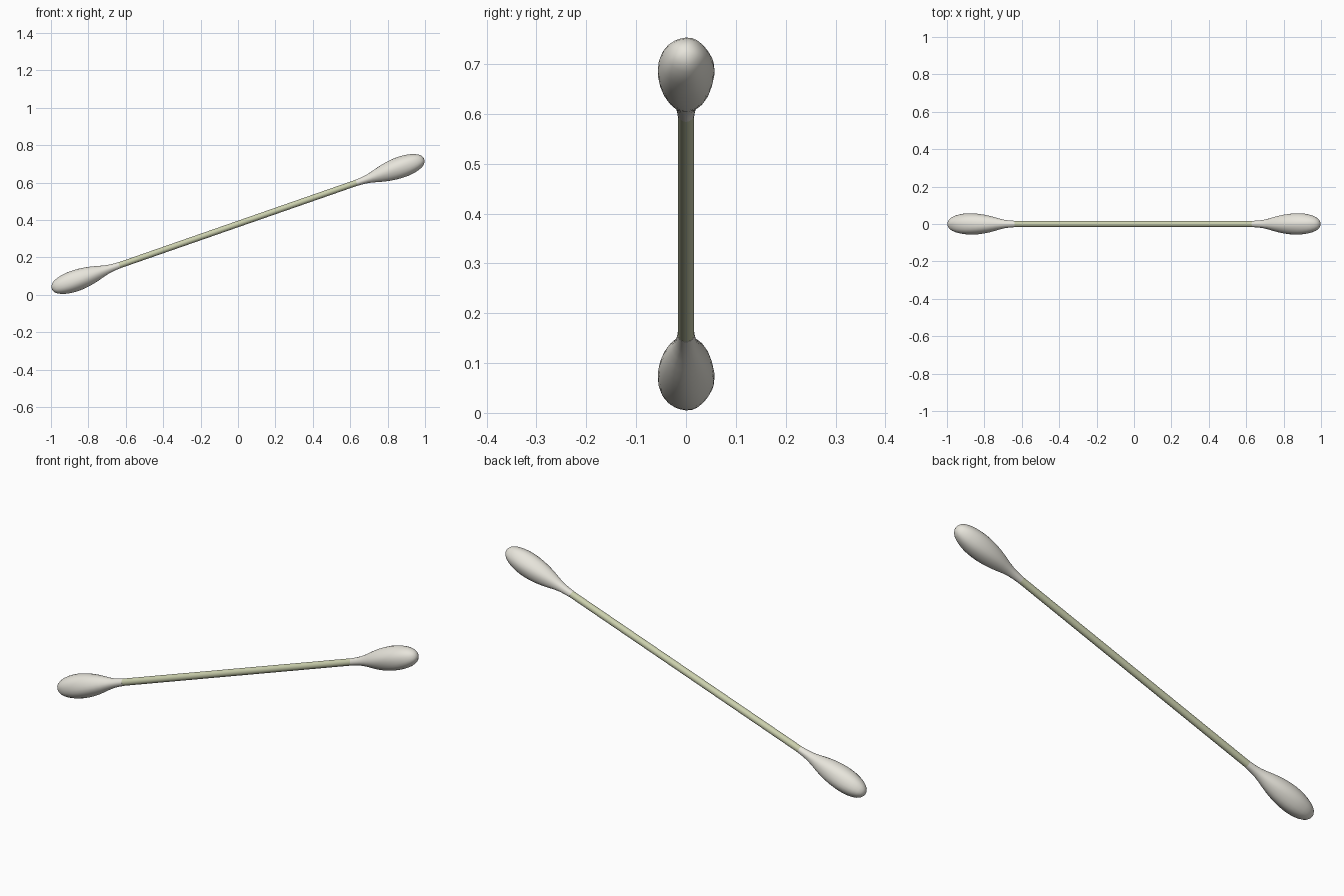
import bpy, bmesh, math
from mathutils import Matrix

if "Cube" in bpy.data.objects:
    bpy.data.objects.remove(bpy.data.objects["Cube"])

TILT = math.atan2(0.348, 1.0)
SIDES = 24
PLACE = Matrix.Translation((0, 0, 0.379)) @ Matrix.Rotation(-TILT, 4, 'Y')


def material(name, colour):
    m = bpy.data.materials.new(name)
    m.diffuse_color = (*colour, 1)
    m.use_nodes = True
    m.node_tree.nodes["Principled BSDF"].inputs["Base Color"].default_value = m.diffuse_color
    return m


def lathe(name, profile, mat, ripple=0.0, flip=False):
    """Revolve (distance, radius) pairs about the local x axis, closing both ends."""
    bm = bmesh.new()
    rings = []
    for s, r in profile:
        ring = []
        for i in range(SIDES):
            a = math.tau * i / SIDES
            k = r * (1 + ripple * math.sin(5 * a + 14 * s))
            ring.append(bm.verts.new((s, k * math.cos(a), k * math.sin(a))))
        rings.append(ring)
    for a, b in zip(rings, rings[1:]):
        for i in range(SIDES):
            j = (i + 1) % SIDES
            bm.faces.new((a[i], a[j], b[j], b[i]))
    bm.faces.new(rings[0])
    bm.faces.new(rings[-1])
    if flip:
        bmesh.ops.rotate(bm, verts=bm.verts, matrix=Matrix.Rotation(math.pi, 3, 'Y'))
    bmesh.ops.recalc_face_normals(bm, faces=bm.faces)
    bm.transform(PLACE)
    me = bpy.data.meshes.new(name)
    bm.to_mesh(me)
    bm.free()
    me.materials.append(mat)
    ob = bpy.data.objects.new(name, me)
    bpy.context.collection.objects.link(ob)
    bpy.ops.object.select_all(action='DESELECT')
    ob.select_set(True)
    bpy.context.view_layer.objects.active = ob
    bpy.ops.object.shade_smooth_by_angle(angle=math.radians(50))
    return ob


# Thin straight stick
stick = material("stick_green", (0.60, 0.63, 0.42))
lathe("stick", [(-0.72, 0.0165), (0.72, 0.0165)], stick)

# Cotton buds: teardrop wrapped around each end, faintly twisted
cotton = material("cotton", (0.80, 0.78, 0.71))
bud = [(0.672, 0.0168), (0.70, 0.0185), (0.73, 0.022), (0.76, 0.0285),
       (0.79, 0.037), (0.82, 0.0445), (0.85, 0.0505), (0.88, 0.0545),
       (0.91, 0.0567), (0.94, 0.0567), (0.965, 0.0545), (0.99, 0.050),
       (1.01, 0.0445), (1.03, 0.0355), (1.043, 0.026), (1.051, 0.015),
       (1.054, 0.004)]
lathe("bud_upper", bud, cotton, ripple=0.015)
lathe("bud_lower", bud, cotton, ripple=0.015, flip=True)
